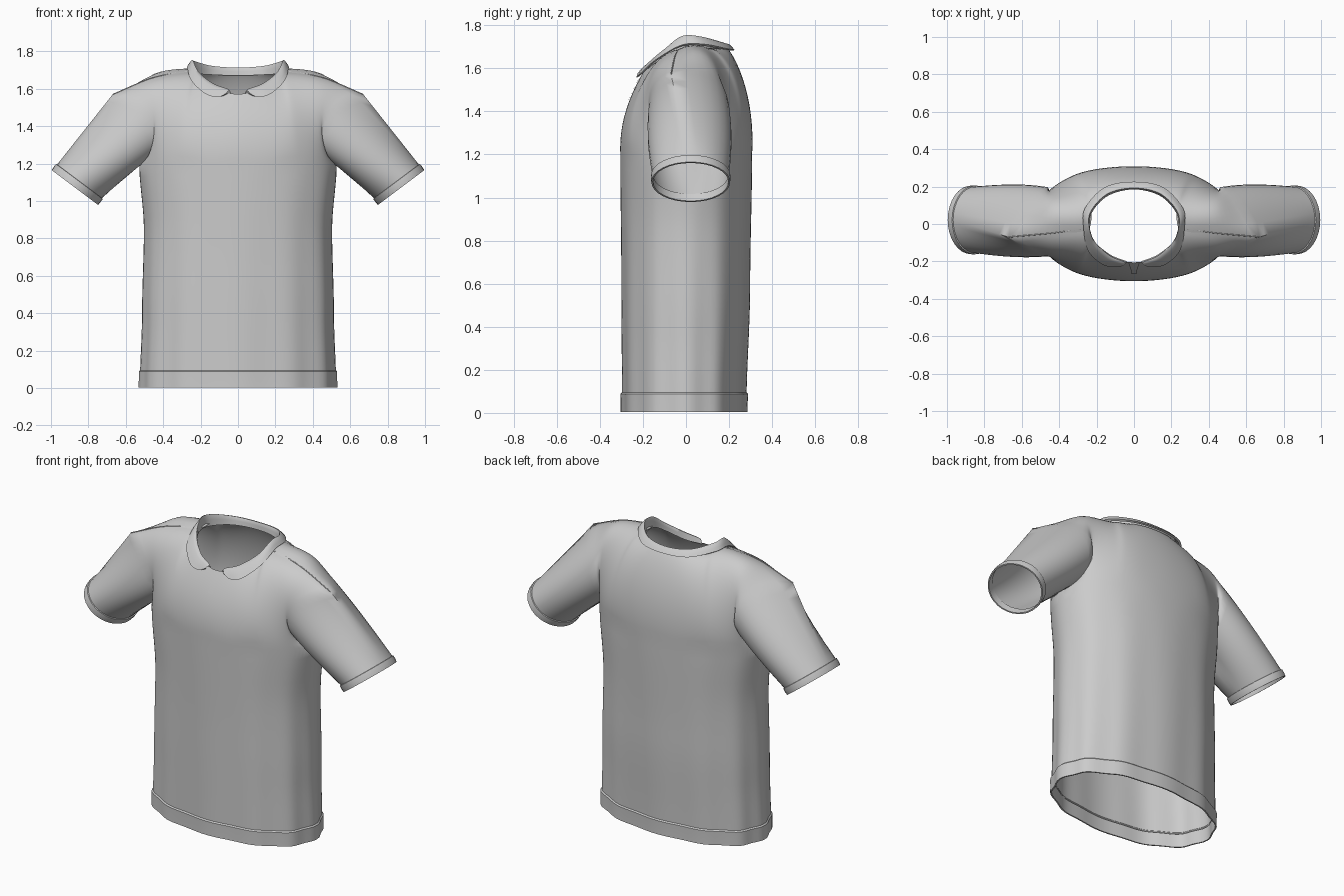
import bpy, bmesh
from math import sin, cos, pi, radians
from mathutils import Vector as V

if "Cube" in bpy.data.objects:
    bpy.data.objects.remove(bpy.data.objects["Cube"])

M = 16          # rows from chest to shoulder
SEG = 6         # columns between key columns
PHI = [90, 72, 58, 48, 25, 0]   # angle of each key column: centre -> side


def lerp_table(tab, z):
    for (z0, a), (z1, b) in zip(tab, tab[1:]):
        if z <= z1:
            k = (z - z0) / (z1 - z0)
            k = k * k * (3 - 2 * k)
            return a + (b - a) * k
    return tab[-1][1]


def catmull(p0, p1, p2, p3, t):
    return 0.5 * (2 * p1 + (p2 - p0) * t + (2 * p0 - 5 * p1 + 4 * p2 - p3) * t * t
                  + (3 * p1 - p0 - 3 * p2 + p3) * t ** 3)


def spline(pts, u, mirror_start=True):
    g = [V(p) for p in pts]
    first = V((-g[1].x, g[1].y, g[1].z)) if mirror_start else 2 * g[0] - g[1]
    g = [first] + g + [2 * g[-1] - g[-2]]
    i = min(int(u), len(pts) - 2)
    return catmull(g[i], g[i + 1], g[i + 2], g[i + 3], u - i)


def bezier(a, b, c, d, t):
    s = 1 - t
    return a * s ** 3 + b * 3 * s * s * t + c * 3 * s * t * t + d * t ** 3


def make(name, grids, angle=50):
    """Half mesh from grids of points, mirrored across x."""
    bm = bmesh.new()
    for rows in grids:
        vs = [[bm.verts.new(p) for p in r] for r in rows]
        for r0, r1 in zip(vs, vs[1:]):
            for j in range(len(r0) - 1):
                bm.faces.new((r0[j], r0[j + 1], r1[j + 1], r1[j]))
    bmesh.ops.remove_doubles(bm, verts=bm.verts, dist=1e-4)
    bmesh.ops.recalc_face_normals(bm, faces=bm.faces)
    me = bpy.data.meshes.new(name)
    bm.to_mesh(me)
    bm.free()
    ob = bpy.data.objects.new(name, me)
    bpy.context.collection.objects.link(ob)
    m = ob.modifiers.new("mirror", 'MIRROR')
    m.merge_threshold = 0.0005
    bpy.ops.object.select_all(action='DESELECT')
    ob.select_set(True)
    bpy.context.view_layer.objects.active = ob
    bpy.ops.object.shade_smooth_by_angle(angle=radians(angle))
    return ob


# Torso cross-section with soft vertical folds
WIDTH = [(0, .525), (.4, .513), (.85, .503), (1.2, .528)]
FRONT = [(0, .297), (.6, .300), (1.2, .305)]
BACK = [(0, .28), (.6, .298), (1.2, .307)]


def torso(phi, side, z, off=0.0):
    p = radians(phi)
    a = lerp_table(WIDTH, z) + off
    b = lerp_table(FRONT if side < 0 else BACK, z) + off
    amp = .012 * max(0, 1 - z / 1.2) + .002
    f = 1 + amp * (cos(12 * p) - 1) if z < 1.199 else 1
    e = 2 / 2.2
    x = a * max(cos(p), 0) ** e if phi < 89.99 else 0
    return V((x * f, side * b * sin(p) ** e * f, z))


# Upper panels: Bezier control points per key column (chest, upper, top edge)
TOP_F = [(0, -.205, 1.572), (.13, -.175, 1.60), (.22, -.10, 1.655),
         (.25, -.03, 1.69), (.45, -.05, 1.66), (.67, -.07, 1.57)]
TOP_B = [(0, .20, 1.685), (.13, .175, 1.688), (.22, .09, 1.695)] + TOP_F[3:]
P1_F = [(0, -.312, 1.36), (.18, -.30, 1.36), (.28, -.29, 1.40),
        (.34, -.26, 1.42), (.42, -.21, 1.33), (.38, -.20, 1.23)]
P2_F = [(0, -.255, 1.48), (.14, -.245, 1.50), (.235, -.20, 1.58),
        (.27, -.19, 1.66), (.42, -.21, 1.62), (.43, -.23, 1.53)]
P1_B = [(0, .32, 1.42), (.19, .31, 1.42), (.29, .30, 1.43),
        (.35, .28, 1.45), (.43, .225, 1.36), (.39, .22, 1.23)]
P2_B = [(0, .26, 1.60), (.15, .25, 1.62), (.245, .21, 1.70),
        (.28, .16, 1.79), (.43, .19, 1.78), (.45, .33, 1.62)]


def phi_at(u):
    i = min(int(u), 4)
    return PHI[i] + (PHI[i + 1] - PHI[i]) * (u - i)


def panel(u, t, side):
    keys = (P1_F, P2_F, TOP_F) if side < 0 else (P1_B, P2_B, TOP_B)
    c1, c2, c3 = (spline(k, u) for k in keys)
    return bezier(torso(phi_at(u), side, 1.2), c1, c2, c3, t)


US = [i / SEG for i in range(5 * SEG + 1)]
TS = [i / M for i in range(M + 1)]
grids = []
for side in (-1, 1):
    zs = [.09 + (1.2 - .09) * i / 16 for i in range(17)]
    grids.append([[torso(phi_at(u), side, z) for u in US] for z in zs])
    grids.append([[panel(u, t, side) for u in US] for t in TS])

# Sleeve: armhole loop lofted to the cuff loop
AXIS, ACROSS = V((.6, 0, -.8)), V((.8, 0, .6))
CUFF = V((.872, .022, 1.072))


def cuff_point(i, back, grow=0.0):
    th = pi * i / M
    return (CUFF - AXIS * back - ACROSS * (.15 + grow) * cos(th)
            - V((0, .178 + grow, 0)) * sin(th))


hole = [panel(5, t, -1) for t in TS] + [panel(5, t, 1) for t in TS[::-1]][1:]
sleeve = []
for k in range(13):
    row = []
    for i, a in enumerate(hole):
        c = cuff_point(i, .04)
        d = c - a
        bulge = V((0, -.022 * sin(pi * i / M), 0))
        row.append(bezier(a, a + d * .35 + bulge, c - d * .3 + bulge * .5, c, k / 12))
    sleeve.append(row)
grids.append(sleeve)
make("shirt_body_and_sleeves", grids, 70)

# Sleeve cuffs and bottom hem as folded bands
make("sleeve_cuff", [[[cuff_point(i, b, g) for i in range(2 * M + 1)]
     for b, g in ((.042, -.001), (.04, .006), (.02, .007), (0, .005), (0, -.003), (.04, -.004))]], 40)
around = [(phi_at(u), -1) for u in US] + [(phi_at(u), 1) for u in US[::-1]][1:]
make("bottom_hem", [[[torso(p, s, z, o) for p, s in around]
     for z, o in ((.096, -.001), (.088, .007), (.045, .006), (.004, .006), (.004, -.002), (.085, -.003))]], 40)

# Collar: inner stand, fold line and outer leaf
STAND = [(0, .185, 1.67), (.14, .15, 1.675), (.225, .06, 1.68), (.235, -.03, 1.68),
         (.205, -.10, 1.64), (.125, -.165, 1.585), (.05, -.195, 1.57), (.035, -.203, 1.568)]
FOLD = [(0, .19, 1.715), (.14, .16, 1.725), (.23, .065, 1.75), (.237, -.02, 1.752),
        (.205, -.10, 1.69), (.13, -.17, 1.632), (.06, -.20, 1.605), (.042, -.207, 1.588)]
LEAF = [(0, .226, 1.685), (.155, .197, 1.69), (.262, .085, 1.712), (.27, -.02, 1.708),
        (.247, -.14, 1.64), (.172, -.215, 1.572), (.105, -.23, 1.557), (.062, -.225, 1.576)]
rows = []
lift = V((0, 0, .006))
for i in range(57):
    u = i / 8
    n, f, o = (spline(k, u) for k in (STAND, FOLD, LEAF))
    out = (o - f) * .2
    rows.append([n, n.lerp(f, .5), n.lerp(f, .88), f + out * .3, f.lerp(o, .35) + lift,
                 f.lerp(o, .7) + lift * .6, o, o.lerp(n, .25)])
make("collar", [rows], 60)

# Button placket: narrow strip over the front opening
make("placket", [[[panel(u, t, -1) + V((0, -.005, -.001)) for u in (0, .1, .2 * (t - .55) / .45 + .02)]
     for t in [.62 + .38 * i / 8 for i in range(9)]]], 40)

# Raised shoulder seams
for sx, label in ((1, "left"), (-1, "right")):
    cu = bpy.data.curves.new(label + "_shoulder_seam", 'CURVE')
    cu.dimensions = '3D'
    cu.bevel_depth = .003
    cu.bevel_resolution = 1
    pts = [panel(3 + 2 * i / 12, 1, -1) for i in range(13)]
    sp = cu.splines.new('POLY')
    sp.points.add(12)
    for q, p in zip(sp.points, pts):
        q.co = (p.x * sx, p.y, p.z, 1)
    bpy.context.collection.objects.link(bpy.data.objects.new(cu.name, cu))
